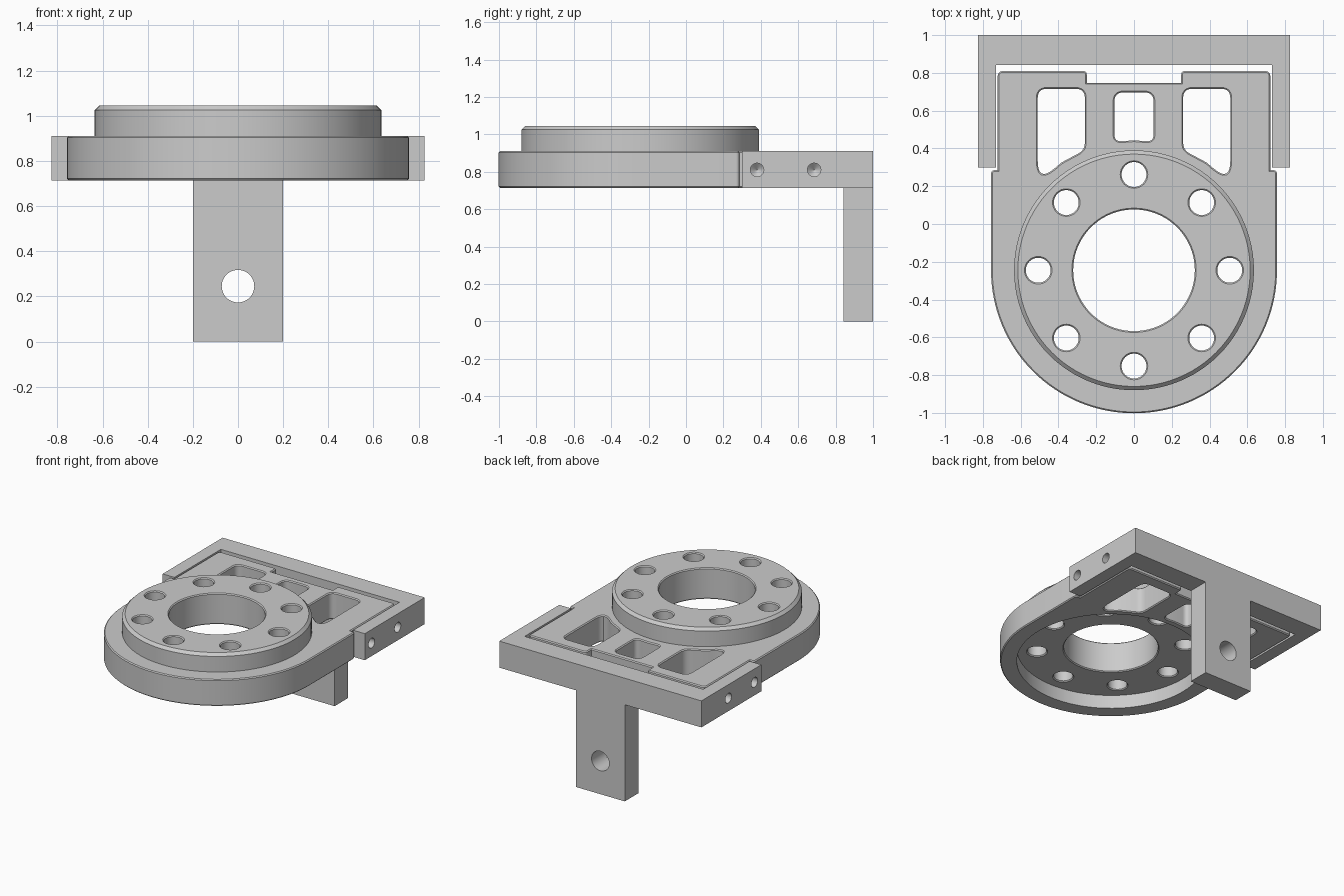
import bpy, bmesh
from math import sin, cos, pi, sqrt
from mathutils import Matrix, Vector

cube = bpy.data.objects.get("Cube")
if cube:
    bpy.data.objects.remove(cube)

grey = bpy.data.materials.new("metal_grey")
grey.use_nodes = True
colour = (0.6, 0.6, 0.6, 1)
grey.diffuse_color = colour
grey.node_tree.nodes["Principled BSDF"].inputs["Base Color"].default_value = colour

CY = -0.245               # centre of the round flange
BOTTOM, TOP = 0.714, 0.91  # plate faces
FLOOR = 0.815             # recess ceiling under the disc
EDGE = 0.007              # small edge chamfer


def circle(r, x=0, y=0, n=48):
    return [(x + r * cos(2 * pi * i / n), y + r * sin(2 * pi * i / n)) for i in range(n)]


def arc(r, a, b, n):
    return [(r * cos(a + (b - a) * i / n), CY + r * sin(a + (b - a) * i / n)) for i in range(n + 1)]


def rect(x0, x1, y0, y1):
    return [(x0, y0), (x1, y0), (x1, y1), (x0, y1)]


def rounded(corners, steps=6):
    """Round each (x, y, size) corner of an outline; size 0 stays sharp."""
    out = []
    for i, (x, y, r) in enumerate(corners):
        p = Vector((x, y))
        if not r:
            out.append(tuple(p))
            continue
        a = p + (Vector(corners[i - 1][:2]) - p).normalized() * r
        b = p + (Vector(corners[(i + 1) % len(corners)][:2]) - p).normalized() * r
        for k in range(steps + 1):
            t = k / steps
            out.append(tuple(a * (1 - t) ** 2 + p * 2 * t * (1 - t) + b * t * t))
    return out


def offset(pts, d):
    """Move a counter-clockwise outline outwards by d."""
    out = []
    for i, p in enumerate(pts):
        p = Vector(p)
        e1 = (p - Vector(pts[i - 1])).normalized()
        e2 = (Vector(pts[(i + 1) % len(pts)]) - p).normalized()
        n1, n2 = Vector((e1.y, -e1.x)), Vector((e2.y, -e2.x))
        out.append(p + (n1 + n2) * d / (1 + n1.dot(n2)))
    return out


def prism(name, pts, levels, matrix=Matrix()):
    """Stack outlines at rising (height, offset) levels into a closed solid."""
    bm = bmesh.new()
    rings = [[bm.verts.new((p[0], p[1], z)) for p in offset(pts, d)] for z, d in levels]
    n = len(pts)
    for lo, hi in zip(rings, rings[1:]):
        for i in range(n):
            j = (i + 1) % n
            bm.faces.new((lo[i], lo[j], hi[j], hi[i]))
    bm.faces.new(rings[0][::-1])
    bm.faces.new(rings[-1])
    bm.transform(matrix)
    mesh = bpy.data.meshes.new(name)
    bm.to_mesh(mesh)
    bm.free()
    mesh.materials.append(grey)
    ob = bpy.data.objects.new(name, mesh)
    bpy.context.collection.objects.link(ob)
    return ob


def combine(target, tool, operation='DIFFERENCE'):
    mod = target.modifiers.new("combine", 'BOOLEAN')
    mod.object, mod.operation, mod.solver = tool, operation, 'EXACT'
    bpy.context.view_layer.objects.active = target
    bpy.ops.object.modifier_apply(modifier=mod.name)
    bpy.data.objects.remove(tool)


def cut_through(target, pts, z0, z1):
    """Cut an opening with a chamfered lip on both faces."""
    combine(target, prism("cutter", pts, [
        (z0 - EDGE, 2 * EDGE), (z0 + EDGE, 0), (z1 - EDGE, 0), (z1 + EDGE, 2 * EDGE)]))


def side_holes(target):
    """Blind drilled screw holes entering from both sides."""
    for side in (-1, 1):
        for y in (0.38, 0.685):
            m = Matrix.Translation((0, y, 0.81)) @ Matrix.Rotation(side * pi / 2, 4, 'Y')
            combine(target, prism("cutter", circle(0.036, n=24),
                                  [(0.6, -0.034), (0.63, 0), (0.9, 0)], m))


def window(x0, x1, y1, low_left, low_right):
    """Opening whose lower side follows the disc edge."""
    r = 0.688
    xm = (x0 + x1) / 2
    low = [(x, CY + sqrt(r * r - x * x), size)
           for x, size in ((x0, low_left), (xm, 0), (x1, low_right))]
    return rounded(low + [(x1, y1, 0.05), (x0, y1, 0.05)])


# Base plate: round front, stepped shoulders, notched back
right = [(0.757, 0.285, 0.02), (0.722, 0.285, 0), (0.722, 0.81, 0.03),
         (0.25, 0.81, 0.02), (0.25, 0.747, 0)]
left = [(-x, y, r) for x, y, r in reversed(right)]
front = [(x, y, 0) for x, y in arc(0.757, pi, 2 * pi, 64)]
plate = prism("flange_plate", rounded(front + right + left),
              [(BOTTOM, -EDGE), (BOTTOM + EDGE, 0), (TOP - EDGE, 0), (TOP, -EDGE)])

# Raised disc on top, matching recess underneath
disc = prism("raised_disc", circle(0.635, 0, CY, 96), [(0.85, 0), (1.025, 0), (1.045, -0.02)])
combine(plate, disc, 'UNION')
combine(plate, prism("cutter", circle(0.643, 0, CY, 96), [(BOTTOM - 0.1, 0), (FLOOR, 0)]))

# Centre bore and bolt circle
cut_through(plate, circle(0.322, 0, CY, 80), FLOOR, 1.045)
for i in range(8):
    a = i * pi / 4
    cut_through(plate, circle(0.066, 0.507 * cos(a), CY + 0.507 * sin(a), 32), FLOOR, 1.045)

# Weight-saving windows behind the disc
for shape in ((-0.51, -0.26, 0.716, 0.12, 0.04), (-0.104, 0.104, 0.697, 0.04, 0.04),
              (0.26, 0.51, 0.716, 0.04, 0.12)):
    cut_through(plate, window(*shape), BOTTOM, TOP)
side_holes(plate)

# U-shaped bracket around the back, with a hanging tab
u_shape = [(-0.826, 0.3), (-0.73, 0.3), (-0.73, 0.842), (0.73, 0.842),
           (0.73, 0.3), (0.826, 0.3), (0.826, 1), (-0.826, 1)]
bracket = prism("mounting_bracket", u_shape, [(BOTTOM, 0), (TOP, 0)])
tab = prism("bracket_tab", rect(-0.2, 0.2, 0.842, 1), [(0, 0), (BOTTOM + 0.1, 0)])
combine(bracket, tab, 'UNION')
m = Matrix.Translation((0, 0, 0.245)) @ Matrix.Rotation(-pi / 2, 4, 'X')
combine(bracket, prism("cutter", circle(0.072), [(0.7, 0), (1.1, 0)], m))
side_holes(bracket)

# Smooth curved walls, keep edges crisp
for ob in (plate, bracket):
    bpy.ops.object.select_all(action='DESELECT')
    ob.select_set(True)
    bpy.context.view_layer.objects.active = ob
    bpy.ops.object.shade_smooth_by_angle(angle=pi / 6)
